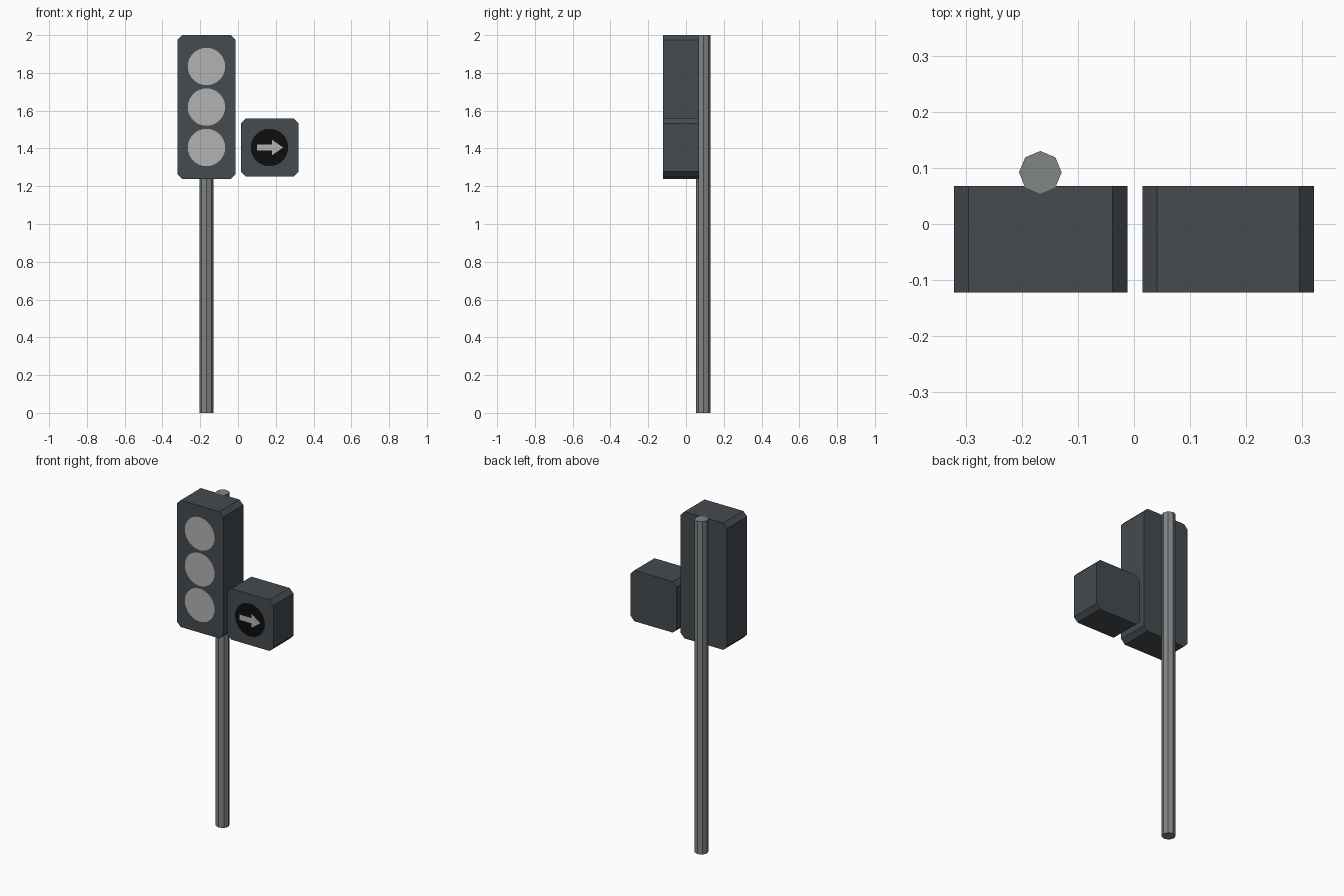
import bpy
from math import sin, cos, pi

if "Cube" in bpy.data.objects:
    bpy.data.objects.remove(bpy.data.objects["Cube"])

FRONT, BACK = -0.122, 0.068


def material(name, rgb):
    m = bpy.data.materials.new(name)
    m.diffuse_color = (*rgb, 1)
    m.use_nodes = True
    m.node_tree.nodes["Principled BSDF"].inputs["Base Color"].default_value = m.diffuse_color
    return m


HOUSING = material("dark_housing", (0.06, 0.07, 0.08))
METAL = material("pole_metal", (0.22, 0.235, 0.235))
LENS = material("pale_lens", (0.45, 0.45, 0.45))
BLACK = material("black_lens", (0.004, 0.004, 0.004))


def add_mesh(name, verts, faces, mat):
    me = bpy.data.meshes.new(name)
    me.from_pydata(verts, [], faces)
    me.materials.append(mat)
    ob = bpy.data.objects.new(name, me)
    bpy.context.collection.objects.link(ob)
    return ob


def plate(name, outline, y, mat):
    """Flat front-facing sheet from a counter-clockwise (x, z) outline."""
    return add_mesh(name, [(x, y, z) for x, z in outline], [range(len(outline))], mat)


def housing(name, x0, x1, z0, z1, c=0.026):
    """Box with four chamfered corners, extruded along y."""
    p = [(x0 + c, z0), (x1 - c, z0), (x1, z0 + c), (x1, z1 - c),
         (x1 - c, z1), (x0 + c, z1), (x0, z1 - c), (x0, z0 + c)]
    n = len(p)
    verts = [(x, y, z) for y in (FRONT, BACK) for x, z in p]
    faces = [list(range(n)), list(range(2 * n - 1, n - 1, -1))]
    faces += [[(i + 1) % n, i, n + i, n + (i + 1) % n] for i in range(n)]
    return add_mesh(name, verts, faces, HOUSING)


def disc(name, x, z, mat, r=0.099, n=32):
    pts = [(x + r * cos(2 * pi * i / n), z + r * sin(2 * pi * i / n)) for i in range(n)]
    return plate(name, pts, FRONT - 0.003, mat)


def arrow(name, x, z, angle, tail, neck, tip, shaft, head, y):
    """Arrow along +x from tail to tip, turned by angle about (x, z)."""
    p = [(tail, -shaft), (neck, -shaft), (neck, -head), (tip, 0),
         (neck, head), (neck, shaft), (tail, shaft)]
    c, s = cos(angle), sin(angle)
    return plate(name, [(x + u * c - v * s, z + u * s + v * c) for u, v in p], y, LENS)


# Octagonal pole
bpy.ops.mesh.primitive_cylinder_add(vertices=8, radius=0.038, depth=2, location=(-0.167, 0.092, 1))
pole = bpy.context.object
pole.name = "pole"
pole.data.materials.append(METAL)

# Signal housings
housing("main_housing", -0.321, -0.012, 1.238, 2.0)
housing("side_housing", 0.015, 0.321, 1.252, 1.558)

# Lenses
for part, z in (("top", 1.834), ("middle", 1.619), ("bottom", 1.405)):
    disc(part + "_lens", -0.167, z, LENS)
disc("side_lens", 0.167, 1.405, BLACK)

# Arrows
arrow("up_arrow", -0.167, 1.405, pi / 2, -0.067, 0.023, 0.069, 0.015, 0.042, FRONT - 0.006)
arrow("left_arrow", -0.167, 1.405, pi, -0.065, 0.026, 0.073, 0.013, 0.053, FRONT - 0.008)
arrow("right_arrow", 0.167, 1.405, 0, -0.067, 0.012, 0.072, 0.016, 0.042, FRONT - 0.006)
